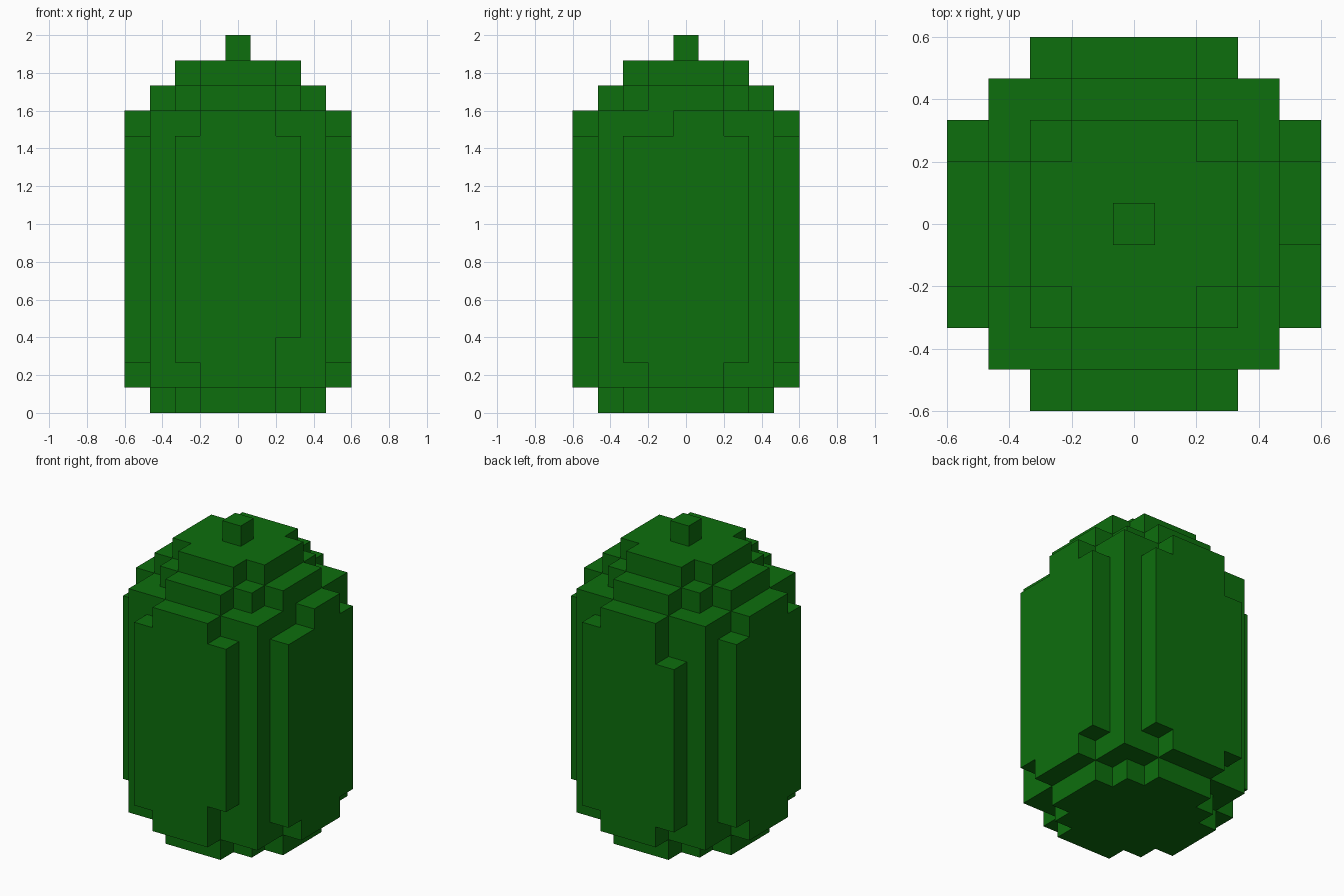
import bpy, bmesh
from mathutils import Vector

if "Cube" in bpy.data.objects:
    bpy.data.objects.remove(bpy.data.objects["Cube"])

U = 2 / 15  # voxel size; the model is 9 x 9 x 15 voxels

green = bpy.data.materials.new("leaf_green")
green.diffuse_color = (0.004, 0.156, 0.004, 1)
green.use_nodes = True
green.node_tree.nodes["Principled BSDF"].inputs["Base Color"].default_value = green.diffuse_color


def layer(z, half_widths):
    """Cells of one layer; half_widths[|y|] is the half extent in x."""
    return {(x, y, z)
            for y in range(-4, 5) if abs(y) < len(half_widths)
            for x in range(-half_widths[abs(y)], half_widths[abs(y)] + 1)}


# stepped foot, body with chamfered panels, stepped crown, top nub
body = layer(0, [3, 3, 2, 1])
for z in range(1, 12):
    body |= layer(z, [4, 4, 3, 3, 1] if z in (1, 11) else [4, 4, 4, 3, 2])
body |= layer(12, [3, 3, 2, 1]) | layer(13, [2, 2, 1])
stem = {(0, 0, 14)}

# small chips in the panels
body -= {(2, -4, 2), (4, -1, 11), (-2, 4, 10)}
solid = body | stem

DIRS = [Vector(d) for d in ((1, 0, 0), (-1, 0, 0), (0, 1, 0),
                            (0, -1, 0), (0, 0, 1), (0, 0, -1))]


def build(name, cells):
    """Skin the exposed sides of the cells and merge flat areas."""
    bm = bmesh.new()
    for c in sorted(cells):
        p = Vector((c[0], c[1], c[2] + 0.5))
        for d in DIRS:
            if tuple(int(a + b) for a, b in zip(c, d)) in solid:
                continue
            s = Vector((d.y, d.z, d.x)) * 0.5
            t = d.cross(s)
            m = p + d * 0.5
            bm.faces.new([bm.verts.new((m + q) * U)
                          for q in (-s - t, s - t, s + t, -s + t)])
    bmesh.ops.remove_doubles(bm, verts=bm.verts[:], dist=0.001)
    bmesh.ops.dissolve_limit(bm, angle_limit=0.01, verts=bm.verts[:],
                             edges=bm.edges[:])
    me = bpy.data.meshes.new(name)
    bm.to_mesh(me)
    bm.free()
    me.materials.append(green)
    ob = bpy.data.objects.new(name, me)
    bpy.context.collection.objects.link(ob)


build("body", body)
build("stem", stem)
